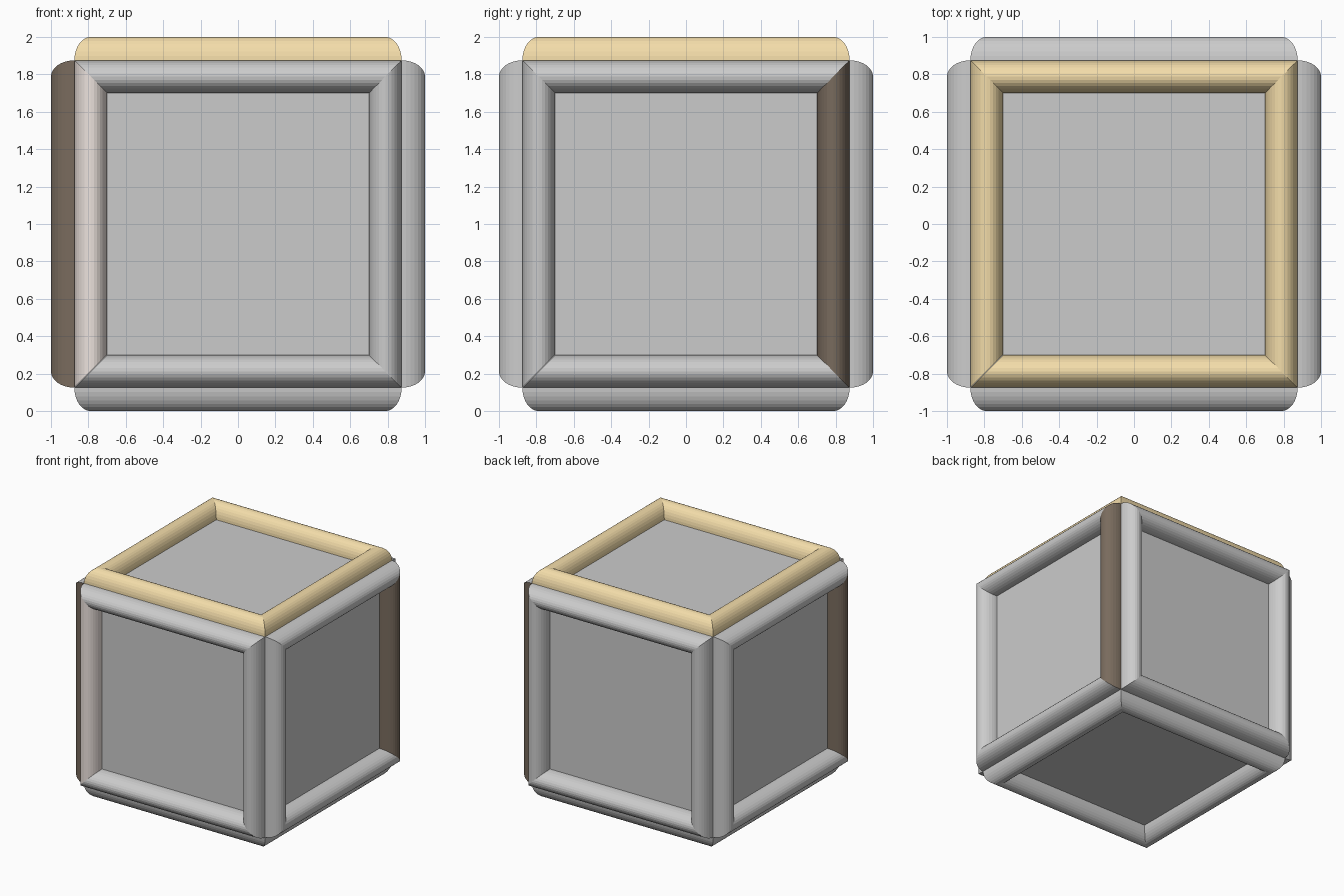
import bpy
from math import pi, cos, sin
from mathutils import Matrix, Vector

if "Cube" in bpy.data.objects:
    bpy.data.objects.remove(bpy.data.objects["Cube"])

INNER, OUTER, HEIGHT, SEGS = 0.70, 0.875, 0.125, 16
CENTER = Vector((0, 0, 1))


def material(name, color):
    m = bpy.data.materials.new(name)
    m.diffuse_color = (*color, 1)
    m.use_nodes = True
    m.node_tree.nodes["Principled BSDF"].inputs["Base Color"].default_value = m.diffuse_color
    return m


TAN = material("tan", (0.90, 0.72, 0.40))
BROWN = material("brown", (0.19, 0.147, 0.11))
PALE = material("pale", (0.86, 0.78, 0.74))

# Core block whose six faces are the panels
bpy.ops.mesh.primitive_cube_add(size=2 * OUTER, location=CENTER)
bpy.context.object.name = "core_panels"


def trim_bar(name, basis, turn, mat):
    """Half-round moulding, mitred at both ends, on one edge of a panel."""
    mid, half = (INNER + OUTER) / 2, (OUTER - INNER) / 2
    xf = basis @ Matrix.Rotation(turn * pi / 2, 3, 'Z')
    verts, faces = [], []
    for i in range(SEGS + 1):
        a = pi * i / SEGS
        w, h = mid + half * cos(a), OUTER + HEIGHT * sin(a)
        verts += [xf @ Vector((w, -w, h)), xf @ Vector((w, w, h))]
    for i in range(SEGS):
        k = 2 * i
        faces.append((k, k + 1, k + 3, k + 2))
    mesh = bpy.data.meshes.new(name)
    mesh.from_pydata(verts, [], faces)
    ob = bpy.data.objects.new(name, mesh)
    ob.location = CENTER
    bpy.context.collection.objects.link(ob)
    if mat:
        mesh.materials.append(mat)


# Each side: rightward, upward directions as seen from outside
SIDES = {
    "front": ((1, 0, 0), (0, 0, 1)),
    "right": ((0, 1, 0), (0, 0, 1)),
    "back": ((-1, 0, 0), (0, 0, 1)),
    "left": ((0, -1, 0), (0, 0, 1)),
    "top": ((1, 0, 0), (0, 1, 0)),
    "bottom": ((1, 0, 0), (0, -1, 0)),
}
EDGES = ("right", "upper", "left", "lower")
COLORS = {("front", "left"): PALE, ("right", "right"): BROWN,
          ("left", "right"): BROWN}
COLORS.update({("top", e): TAN for e in EDGES})

# Four trim bars around every panel
for side, (r, u) in SIDES.items():
    r, u = Vector(r), Vector(u)
    basis = Matrix((r, u, r.cross(u))).transposed()
    for turn, edge in enumerate(EDGES):
        trim_bar(f"{side}_trim_{edge}", basis, turn, COLORS.get((side, edge)))
